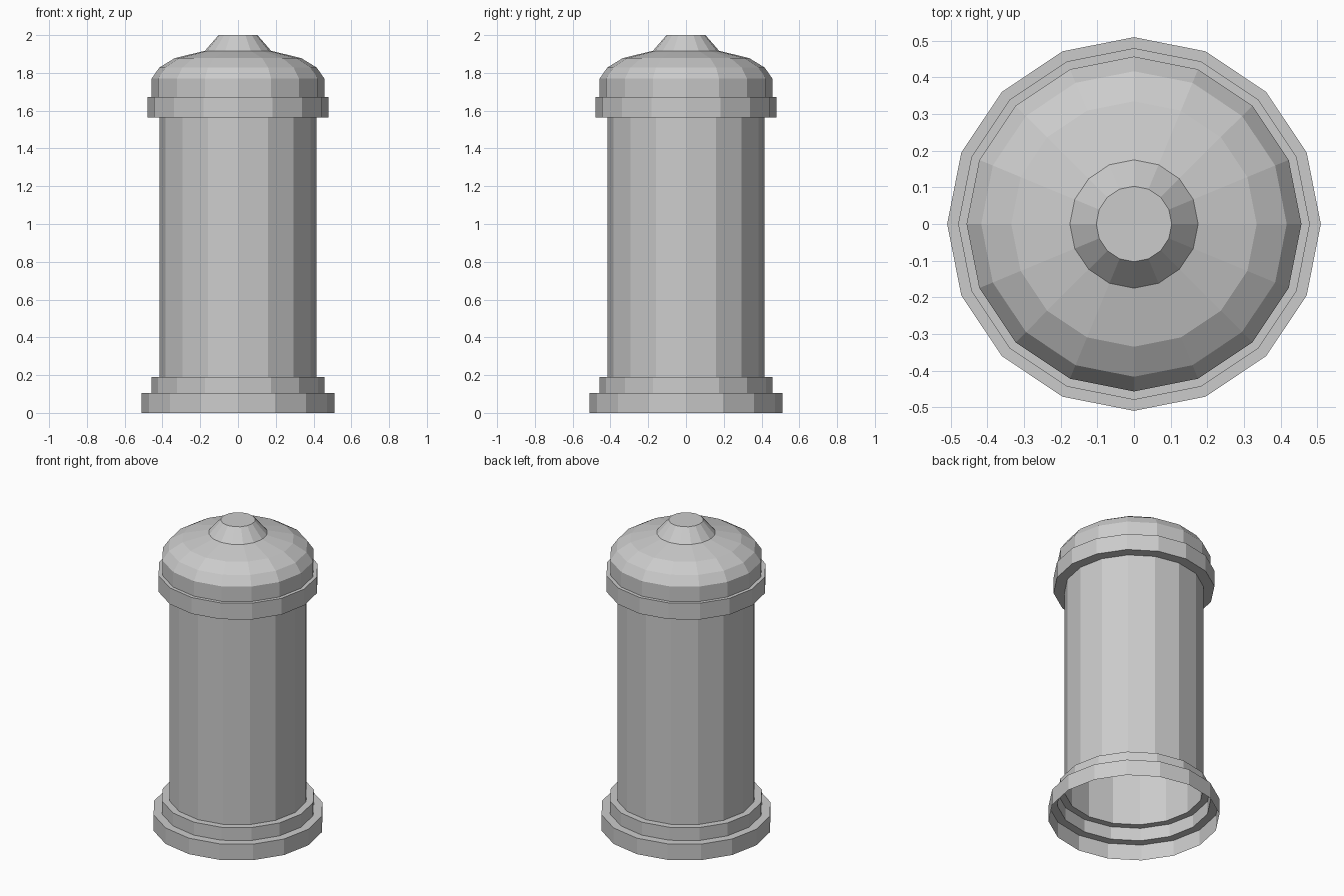
import bpy, bmesh
from math import cos, sin, tau

if "Cube" in bpy.data.objects:
    bpy.data.objects.remove(bpy.data.objects["Cube"])

SIDES = 16


def lathe(name, profile, cap_top=False):
    """Revolve (radius, height) points into an open, flat-shaded shell."""
    bm = bmesh.new()
    rings = [[bm.verts.new((r * cos(tau * i / SIDES), r * sin(tau * i / SIDES), z))
              for i in range(SIDES)] for r, z in profile]
    for low, high in zip(rings, rings[1:]):
        for i in range(SIDES):
            j = (i + 1) % SIDES
            bm.faces.new((low[i], low[j], high[j], high[i]))
    if cap_top:
        bm.faces.new(rings[-1])
    mesh = bpy.data.meshes.new(name)
    bm.to_mesh(mesh)
    bm.free()
    obj = bpy.data.objects.new(name, mesh)
    bpy.context.collection.objects.link(obj)
    return obj


# Stepped base, open underneath
lathe("base", [(0.51, 0), (0.51, 0.105), (0.458, 0.105), (0.458, 0.19), (0.415, 0.19)])

# Plain hollow shaft
lathe("shaft", [(0.415, 0.19), (0.415, 1.565)])

# Projecting collar under the dome
lathe("collar", [(0.415, 1.565), (0.48, 1.565), (0.48, 1.672), (0.457, 1.672)])

# Rounded dome
lathe("dome", [(0.457, 1.672), (0.457, 1.77), (0.417, 1.828), (0.335, 1.878), (0.175, 1.917)])

# Flat-topped conical knob
lathe("knob", [(0.175, 1.917), (0.103, 2.0)], cap_top=True)
